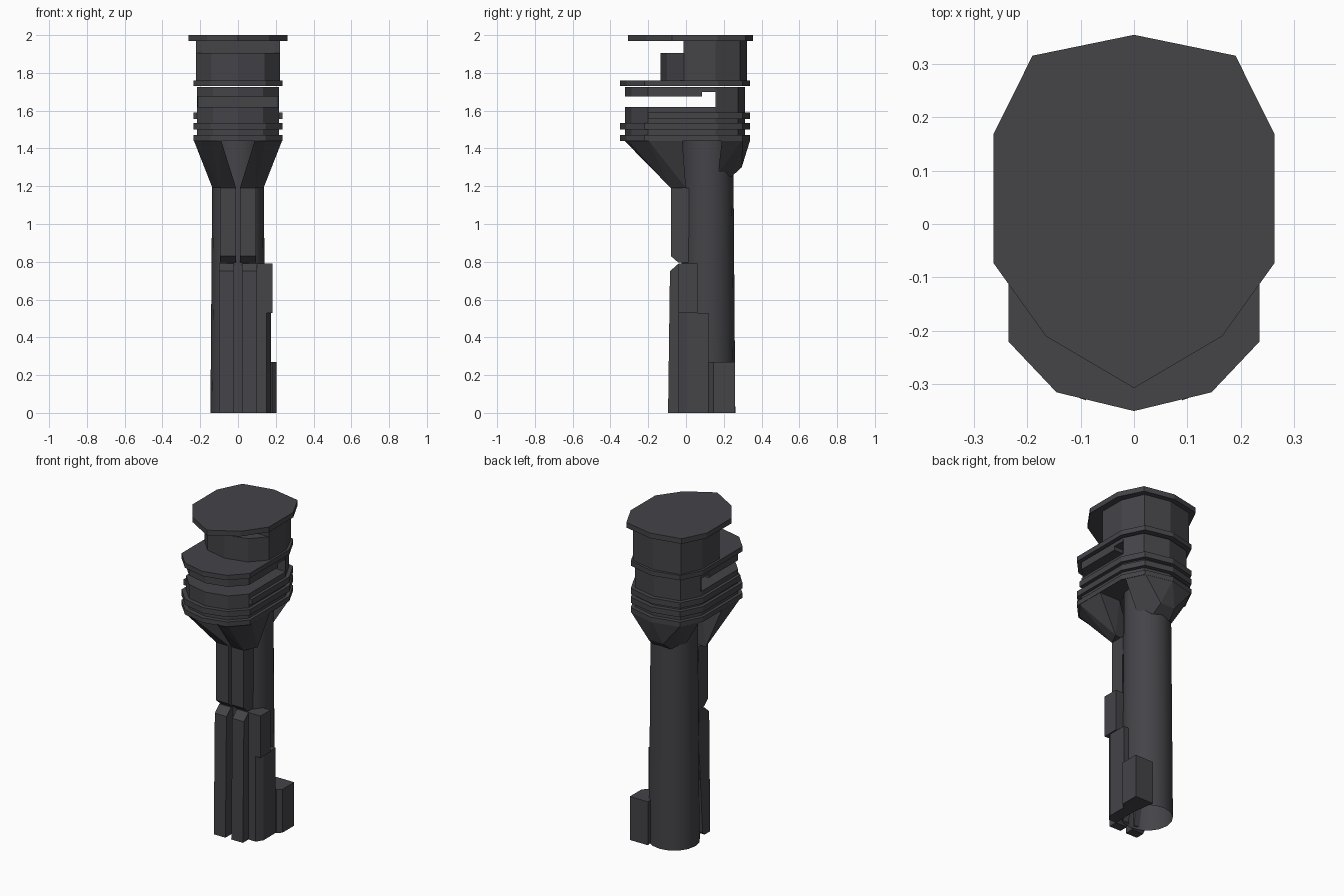
import bpy
import bmesh
from mathutils import Matrix

cube = bpy.data.objects.get("Cube")
if cube:
    bpy.data.objects.remove(cube, do_unlink=True)

metal = bpy.data.materials.new("dark_grey_metal")
metal.use_nodes = True
tone = (0.058, 0.056, 0.064, 1)
metal.diffuse_color = tone
metal.node_tree.nodes["Principled BSDF"].inputs["Base Color"].default_value = tone


def finish(name, bm):
    bmesh.ops.recalc_face_normals(bm, faces=bm.faces)
    mesh = bpy.data.meshes.new(name)
    bm.to_mesh(mesh)
    bm.free()
    mesh.materials.append(metal)
    obj = bpy.data.objects.new(name, mesh)
    bpy.context.collection.objects.link(obj)
    return obj


def slab(name, half, z0, z1, scale=1.0):
    """Extrude an outline given by its +x half, ordered front to back."""
    loop = half + [(-x, y) for x, y in reversed(half) if x > 0]
    bm = bmesh.new()
    face = bm.faces.new([bm.verts.new((x * scale, y * scale, z0)) for x, y in loop])
    top = bmesh.ops.extrude_face_region(bm, geom=[face])["geom"]
    for v in top:
        if isinstance(v, bmesh.types.BMVert):
            v.co.z = z1
    return finish(name, bm)


def hull(name, points):
    bm = bmesh.new()
    for p in points:
        bm.verts.new(p)
    out = bmesh.ops.convex_hull(bm, input=bm.verts)
    loose = [v for v in bm.verts if not v.link_faces]
    bmesh.ops.delete(bm, geom=loose, context="VERTS")
    bmesh.ops.dissolve_limit(bm, angle_limit=0.02, verts=bm.verts, edges=bm.edges)
    return finish(name, bm)


def block(name, x, y, z):
    return hull(name, [(a, b, c) for a in x for b in y for c in z])


# Hollow round column, slightly tapered
bm = bmesh.new()
bmesh.ops.create_cone(bm, segments=16, radius1=0.146, radius2=0.135, depth=1.45,
                      cap_ends=False, matrix=Matrix.Translation((0, 0.115, 0.725)))
column = finish("column", bm)
for p in column.data.polygons:
    p.use_smooth = True

# Paired front rails and flaring brackets
for side, s in (("left", 1), ("right", -1)):
    hull(side + "_lower_rail", [(s * x, y, z) for x in (0.02, 0.1) for y, z in
         ((-0.095, 0), (-0.04, 0), (-0.085, 0.75), (-0.04, 0.79), (0.03, 0.79), (-0.02, 0.02))])
    hull(side + "_upper_rail", [(s * x, y, z) for x in (0.01, 0.095) for y, z in
         ((-0.08, 0.83), (-0.04, 0.795), (0.03, 0.795), (-0.08, 1.19), (0.03, 1.19))])
    hull(side + "_bracket", [(s * x, y, z) for x, y, z in
         ((0.01, -0.08, 1.19), (0.095, -0.08, 1.19), (0.01, -0.02, 1.19), (0.135, 0.0, 1.19),
          (0.09, -0.33, 1.445), (0.145, -0.31, 1.445), (0.235, -0.2, 1.445),
          (0.235, -0.02, 1.445), (0.09, -0.02, 1.445))])

# Rear brace under the head
hull("rear_brace", [(s * x, y, z) for s in (1, -1) for x, y, z in
     ((0.225, 0.19, 1.445), (0.17, 0.3, 1.445), (0, 0.34, 1.445), (0.05, 0.295, 1.3),
      (0.06, 0.24, 1.25), (0.12, 0.17, 1.27))])

# Side plates on the column
block("upper_side_plate", (0.1, 0.183), (-0.04, 0.06), (0.53, 0.79))
hull("middle_side_plate", [(x, y, z) for z in (0, 0.53) for x, y in
     ((0.1, -0.04), (0.15, -0.04), (0.175, 0), (0.175, 0.12), (0.1, 0.12))])
hull("lower_side_box", [(x, y, z) for z in (0, 0.27) for x, y in
     ((0.1, 0.12), (0.18, 0.12), (0.205, 0.145), (0.205, 0.26), (0.08, 0.26))])

# Head outlines
ring = [(0, -0.35), (0.145, -0.315), (0.235, -0.22), (0.235, 0.17), (0.17, 0.3), (0, 0.34)]
body = [(x * 0.92, y * 0.92) for x, y in ring]
cap = [(0, -0.307), (0.165, -0.21), (0.263, -0.073), (0.263, 0.168), (0.19, 0.315), (0, 0.354)]
drum = [(0, -0.135), (0.14, -0.1), (0.222, -0.01), (0.222, 0.155), (0.165, 0.287), (0, 0.322)]


def behind(outline, y):
    return [(outline[3][0], y)] + outline[3:]


def ahead(outline, y):
    return outline[:3] + [(outline[2][0], y)]


# Lower head with its rings
slab("lower_head", body, 1.45, 1.62)
slab("bottom_ring", ring, 1.44, 1.47)
slab("middle_ring", ring, 1.5, 1.535)
slab("partial_ring", behind(ring, -0.2), 1.555, 1.59)

# Slotted section
slab("slot_back", behind(body, 0.163), 1.62, 1.71)
slab("slot_roof", body, 1.7, 1.724)
slab("slot_lip", ahead(body, 0.085), 1.676, 1.7)

# Upper head
slab("deck", ring, 1.73, 1.76)
slab("drum", drum, 1.76, 1.905)
slab("drum_back", behind(drum, -0.013), 1.905, 1.968)
slab("cap", cap, 1.968, 2.0)
